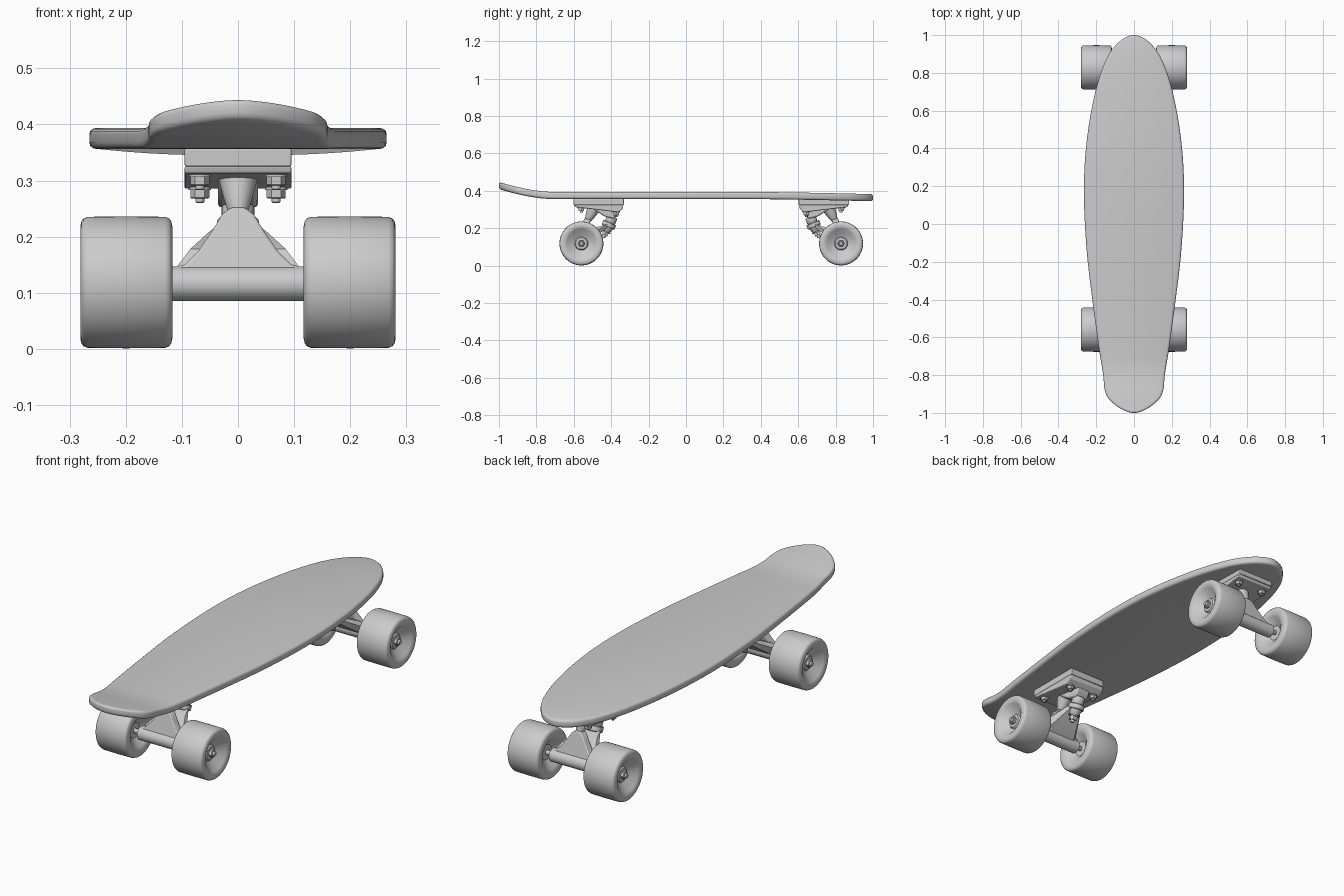
import bpy, bmesh, math
from mathutils import Vector, Matrix

if "Cube" in bpy.data.objects:
    bpy.data.objects.remove(bpy.data.objects["Cube"])


def finish(name, bm, matrix=Matrix(), angle=35):
    bmesh.ops.recalc_face_normals(bm, faces=bm.faces)
    me = bpy.data.meshes.new(name)
    bm.to_mesh(me)
    bm.free()
    me.shade_smooth()
    me.set_sharp_from_angle(angle=math.radians(angle))
    ob = bpy.data.objects.new(name, me)
    ob.matrix_world = matrix
    bpy.context.collection.objects.link(ob)
    return ob


def lathe(name, profile, start, axis, matrix, segs=32):
    """Revolve (distance, radius) pairs round an axis; both ends are capped."""
    bm = bmesh.new()
    rot = Vector(axis).to_track_quat('Z', 'Y')
    rings = []
    for t, r in profile:
        ring = []
        for i in range(segs):
            a = 2 * math.pi * i / segs
            p = Vector((r * math.cos(a), r * math.sin(a), t))
            ring.append(bm.verts.new(Vector(start) + rot @ p))
        rings.append(ring)
    for a, b in zip(rings, rings[1:]):
        for i in range(segs):
            j = (i + 1) % segs
            bm.faces.new((a[i], a[j], b[j], b[i]))
    bm.faces.new(rings[0])
    bm.faces.new(rings[-1])
    return finish(name, bm, matrix)


def prism(name, a, b, matrix, bevel):
    """Solid between two matching outlines."""
    bm = bmesh.new()
    va, vb = [[bm.verts.new(p) for p in pts] for pts in (a, b)]
    bm.faces.new(va)
    bm.faces.new(vb[::-1])
    for i in range(len(a)):
        j = (i + 1) % len(a)
        bm.faces.new((va[i], va[j], vb[j], vb[i]))
    ob = finish(name, bm, matrix)
    mod = ob.modifiers.new("rounded", 'BEVEL')
    mod.width, mod.segments = bevel, 2
    return ob


def side_prism(name, yz, half, matrix, bevel=0.003):
    return prism(name, [(-half, y, z) for y, z in yz], [(half, y, z) for y, z in yz], matrix, bevel)


def spline(pts, steps):
    """Catmull-Rom curve through the points, mirrored in x at both ends."""
    pts = [Vector(p) for p in pts]
    pts = [Vector((-pts[1].x, pts[1].y))] + pts + [Vector((-pts[-2].x, pts[-2].y))]
    out = []
    for a, b, c, d in zip(pts, pts[1:], pts[2:], pts[3:]):
        for k in range(steps):
            t = k / steps
            out.append(0.5 * (2 * b + (c - a) * t + (2 * a - 5 * b + 4 * c - d) * t * t
                              + (3 * b - a - 3 * c + d) * t ** 3))
    return out + [pts[-2]]


def deck_z(y):
    kick = max(0, -0.72 - y) / 0.28
    drop = max(0, y - 0.3) / 0.7
    return 0.394 + 0.053 * kick ** 1.6 - 0.012 * drop ** 1.5


# Deck: smooth plan outline, rounded rim, kicked tail
half = spline([(0, 1), (0.05, 0.985), (0.1, 0.943), (0.15, 0.865), (0.197, 0.73), (0.235, 0.55),
               (0.258, 0.36), (0.265, 0.18), (0.26, 0), (0.245, -0.2), (0.218, -0.42),
               (0.187, -0.65), (0.163, -0.8), (0.157, -0.87), (0.138, -0.92), (0.09, -0.965),
               (0.04, -0.992), (0, -1)], 5)
outline = half + [Vector((-p.x, p.y)) for p in half[-2:0:-1]]
n = len(outline)
bm = bmesh.new()
loops = []
for inset, dz in [(0.013, 0), (0.006, -0.002), (0.0015, -0.006), (0, -0.012), (0, -0.026),
                  (0.0015, -0.032), (0.006, -0.036), (0.013, -0.038)]:
    loop = []
    for i, p in enumerate(outline):
        d = (outline[(i + 1) % n] - outline[i - 1]).normalized()
        q = p + Vector((d.y, -d.x)) * inset
        loop.append(bm.verts.new((q.x, q.y, deck_z(q.y) + dz)))
    loops.append(loop)
for a, b in zip(loops, loops[1:]):
    for i in range(n):
        j = (i + 1) % n
        bm.faces.new((a[i], a[j], b[j], b[i]))
for loop in (loops[0], loops[-1]):
    for i in range(len(half) - 1):
        quad = [loop[i], loop[i + 1], loop[(n - i - 1) % n], loop[(n - i) % n]]
        bm.faces.new(list(dict.fromkeys(quad)))
finish("deck", bm, angle=50)

WHEEL = [(0.15, 0.001), (0.15, 0.035), (0.124, 0.07), (0.118, 0.08), (0.117, 0.1), (0.119, 0.109),
         (0.123, 0.114), (0.13, 0.1168), (0.2, 0.1175), (0.268, 0.1168), (0.275, 0.114),
         (0.279, 0.109), (0.281, 0.1), (0.280, 0.088), (0.275, 0.078), (0.246, 0.046),
         (0.243, 0.036), (0.25, 0.031), (0.25, 0.001)]
AXLE = (0, 0, 0.1185)


def truck(end, y, turn):
    """Local y is measured from the axle towards the middle of the board."""
    m = Matrix.Translation((0, y, 0)) @ Matrix.Rotation(turn, 4, 'Z')
    # Riser pad and wedge-shaped base plate
    side_prism(end + "_riser", [(-0.043, 0.357), (0.227, 0.357), (0.227, 0.325), (-0.043, 0.325)],
               0.095, m)
    side_prism(end + "_base_plate", [(-0.038, 0.326), (-0.034, 0.313), (0.198, 0.285),
                                     (0.222, 0.305), (0.224, 0.326)], 0.095, m)
    # Kingpin housing and pivot cup
    side_prism(end + "_kingpin_housing", [(0.05, 0.312), (0.205, 0.292), (0.19, 0.265), (0.172, 0.25),
                                          (0.125, 0.262), (0.085, 0.288)], 0.036, m, 0.008)
    lathe(end + "_pivot_cup", [(0, 0.038), (0.05, 0.026), (0.078, 0.018), (0.088, 0.013), (0.093, 0.002)],
          (0, 0.07, 0.315), (0, -0.42, -0.85), m)
    # Kingpin stack: bushings, hanger ring, washer, nut
    top, down = (0, 0.17, 0.27), (0, -0.053, -0.12)
    lathe(end + "_kingpin", [(0, 0.01), (0.129, 0.01), (0.131, 0.008)], top, down, m, 16)
    lathe(end + "_upper_bushing", [(0.008, 0.025), (0.014, 0.029), (0.04, 0.029), (0.046, 0.025)], top, down, m)
    lathe(end + "_hanger_ring", [(0.044, 0.034), (0.047, 0.037), (0.067, 0.037), (0.07, 0.034)], top, down, m)
    lathe(end + "_lower_bushing", [(0.068, 0.029), (0.09, 0.024), (0.095, 0.02)], top, down, m)
    lathe(end + "_kingpin_washer", [(0.095, 0.026), (0.1, 0.026)], top, down, m)
    lathe(end + "_kingpin_nut", [(0.1, 0.019), (0.118, 0.019)], top, down, m, 6)
    # Hanger: axle housing, curved triangular fin, arm to the ring
    lathe(end + "_axle_housing", [(-0.118, 0.031), (0.118, 0.031)], (0, 0, 0.116), (1, 0, 0), m)
    right = [(0.117, 0.135), (0.115, 0.146), (0.095, 0.15), (0.07, 0.175), (0.045, 0.212),
             (0.028, 0.24), (0.012, 0.252)]
    fin = right + [(-x, z) for x, z in right[::-1]]
    lean = [(x, (z - 0.117) * 0.24, z) for x, z in fin]
    prism(end + "_hanger_fin", [(x, yy - 0.018, z) for x, yy, z in lean],
          [(x, yy + 0.018, z) for x, yy, z in lean], m, 0.004)
    bm = bmesh.new()
    for s in (-1, 1):
        for x, yy, z in [(0.112, 0.005, 0.142), (0.085, 0.025, 0.178), (0.052, 0.09, 0.208),
                         (0.032, 0.145, 0.224), (0.032, 0.138, 0.203), (0.095, 0, 0.1)]:
            bm.verts.new((s * x, yy, z))
    bmesh.ops.convex_hull(bm, input=bm.verts)
    finish(end + "_hanger_arm", bm, m)
    # Axle, wheels and wheel nuts
    lathe(end + "_axle", [(-0.272, 0.009), (-0.269, 0.011), (0.269, 0.011), (0.272, 0.009)],
          AXLE, (1, 0, 0), m, 16)
    for side, s in (("left", -1), ("right", 1)):
        lathe(f"{end}_{side}_wheel", WHEEL, AXLE, (s, 0, 0), m, 64)
        lathe(f"{end}_{side}_wheel_nut", [(0.249, 0.019), (0.262, 0.019), (0.264, 0.016)],
              AXLE, (s, 0, 0), m, 6)
        # Mounting bolts
        for row, yy, z in (("outer", 0.0, 0.311), ("inner", 0.185, 0.288)):
            tag = f"{end}_{side}_{row}"
            p = (s * 0.068, yy, z)
            lathe(tag + "_washer", [(0, 0.02), (0.005, 0.02)], p, (0, 0, -1), m, 20)
            lathe(tag + "_nut", [(0.005, 0.017), (0.018, 0.017), (0.02, 0.015)], p, (0, 0, -1), m, 6)
            lathe(tag + "_bolt", [(0, 0.008), (0.026, 0.008), (0.028, 0.006)], p, (0, 0, -1), m, 12)


truck("front", -0.559, 0)
truck("back", 0.829, math.pi)
